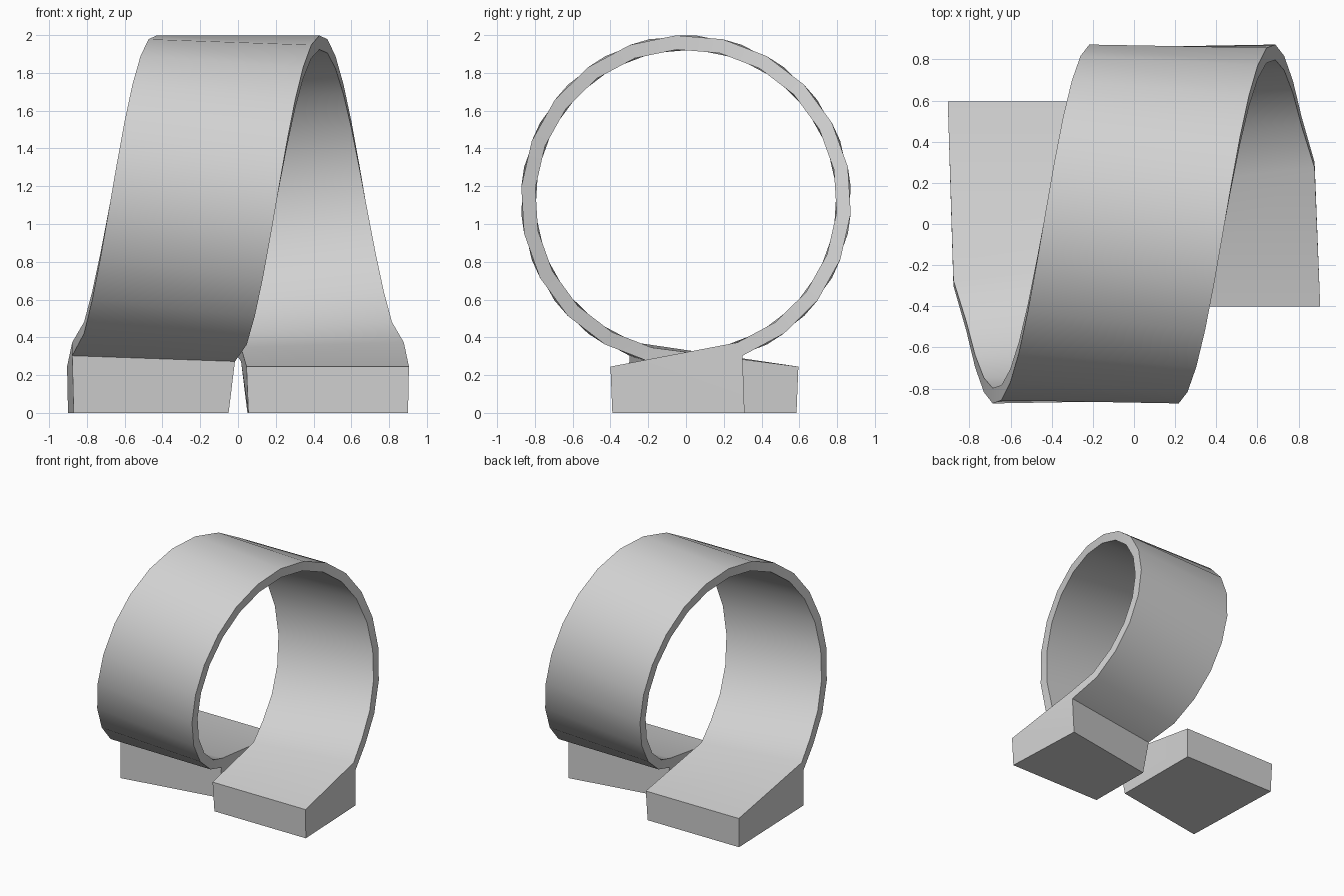
import bpy
import bmesh
from math import sin, cos, radians

if "Cube" in bpy.data.objects:
    bpy.data.objects.remove(bpy.data.objects["Cube"], do_unlink=True)

CENTRE_Z = 1.125
OUTER, INNER = 0.875, 0.80
HALF_WIDTH = 0.44
STEPS = 20

grey = bpy.data.materials.new("light_grey")
grey.use_nodes = True
colour = (0.65, 0.65, 0.65, 1)
grey.diffuse_color = colour
grey.node_tree.nodes["Principled BSDF"].inputs["Base Color"].default_value = colour

bm = bmesh.new()


def track_point(t, side, radius):
    """Point on one edge of the spiral track; t runs -1..1, side is +1 or -1."""
    angle = 163.5 * t - 3.5 * side
    x = HALF_WIDTH * side + 0.235 * angle / 90
    if abs(t) == 1:
        x += 0.02 * t
    a = radians(angle)
    return bm.verts.new((x, radius * sin(a), CENTRE_Z + radius * cos(a)))


# Spiral loop: a thick strip swept around, drifting sideways
rows = []
for i in range(STEPS + 1):
    t = 2 * i / STEPS - 1
    rows.append([track_point(t, 1, OUTER), track_point(t, -1, OUTER),
                 track_point(t, -1, INNER), track_point(t, 1, INNER)])
for a, b in zip(rows, rows[1:]):
    for k in range(4):
        n = (k + 1) % 4
        bm.faces.new((a[k], a[n], b[n], b[k]))


# Ramp blocks: one at each end of the loop, turned half way round
def ramp_block(s, row, reach):
    far_out, far_in, near_in, near_out = row if s > 0 else (row[1], row[0], row[3], row[2])

    def v(x, y, z):
        return bm.verts.new((s * x, s * y, z))

    tip_out, tip_in = v(0.905, -reach, 0.245), v(0.045, -reach, 0.245)
    toe_out, toe_in = v(0.90, 0.01 - reach, 0), v(0.055, 0.01 - reach, 0)
    heel_out, heel_in = v(0.87, 0.31, 0), v(0.05, 0.17, 0)
    for face in ((near_out, near_in, tip_in, tip_out),
                 (tip_out, tip_in, toe_in, toe_out),
                 (toe_out, toe_in, heel_in, heel_out),
                 (heel_out, heel_in, far_in, far_out),
                 (near_out, far_out, heel_out, toe_out, tip_out),
                 (near_in, far_in, heel_in, toe_in, tip_in)):
        bm.faces.new(face)


ramp_block(1, rows[-1], 0.40)
ramp_block(-1, rows[0], 0.595)

bmesh.ops.recalc_face_normals(bm, faces=bm.faces)
mesh = bpy.data.meshes.new("loop_track")
bm.to_mesh(mesh)
bm.free()
mesh.materials.append(grey)
track = bpy.data.objects.new("loop_track", mesh)
bpy.context.collection.objects.link(track)

# Smooth running surface with crisp edges
bpy.ops.object.select_all(action="DESELECT")
track.select_set(True)
bpy.context.view_layer.objects.active = track
bpy.ops.object.shade_smooth_by_angle(angle=radians(32))
